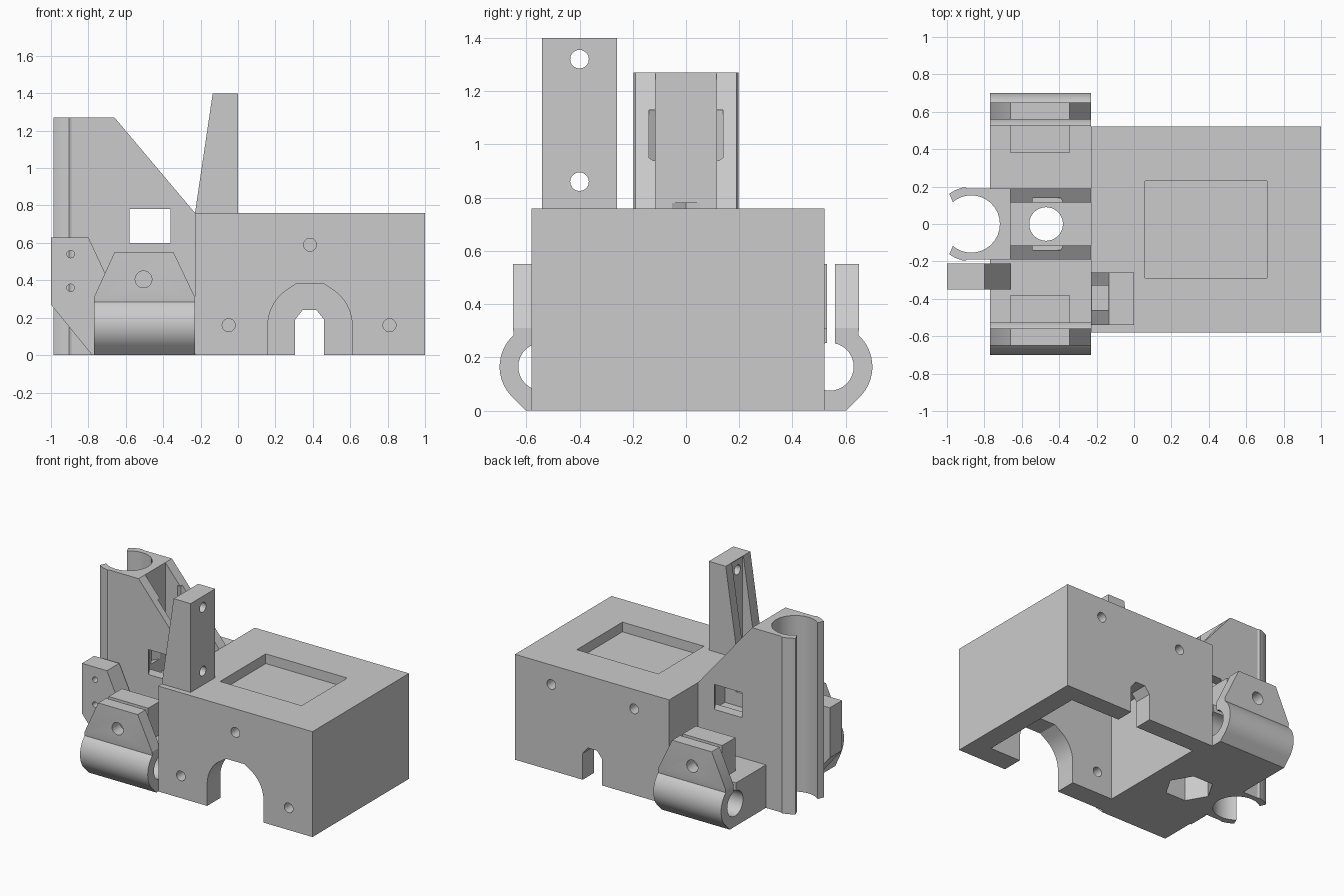
import bpy, bmesh
from math import cos, sin, radians

if "Cube" in bpy.data.objects:
    bpy.data.objects.remove(bpy.data.objects["Cube"], do_unlink=True)

grey = bpy.data.materials.new("plain_grey")
grey.use_nodes = True
COLOUR = (0.6, 0.6, 0.6, 1)
grey.diffuse_color = COLOUR
grey.node_tree.nodes["Principled BSDF"].inputs["Base Color"].default_value = COLOUR


def prism(name, pts, axis, lo, hi):
    """Extrude a 2D outline along an axis."""
    place = {"x": lambda u, v, w: (w, u, v),
             "y": lambda u, v, w: (u, w, v),
             "z": lambda u, v, w: (u, v, w)}[axis]
    bm = bmesh.new()
    a = [bm.verts.new(place(u, v, lo)) for u, v in pts]
    b = [bm.verts.new(place(u, v, hi)) for u, v in pts]
    bm.faces.new(a)
    bm.faces.new(b)
    n = len(pts)
    for i in range(n):
        j = (i + 1) % n
        bm.faces.new((a[i], a[j], b[j], b[i]))
    bmesh.ops.recalc_face_normals(bm, faces=bm.faces)
    mesh = bpy.data.meshes.new(name)
    bm.to_mesh(mesh)
    bm.free()
    mesh.materials.append(grey)
    ob = bpy.data.objects.new(name, mesh)
    bpy.context.collection.objects.link(ob)
    return ob


def rect(u0, u1, v0, v1):
    return [(u0, v0), (u1, v0), (u1, v1), (u0, v1)]


def arc(u, v, r, start=0, end=360, n=32):
    full = abs(end - start) == 360
    steps = n if full else n + 1
    angles = [radians(start + (end - start) * i / n) for i in range(steps)]
    return [(u + r * cos(t), v + r * sin(t)) for t in angles]


def cut(ob, pts, axis, lo, hi):
    """Subtract an extruded outline from a part."""
    tool = prism("cutter", pts, axis, lo, hi)
    tool.hide_render = True
    mod = ob.modifiers.new("cut", "BOOLEAN")
    mod.operation = "DIFFERENCE"
    mod.solver = "EXACT"
    mod.object = tool
    bpy.context.view_layer.objects.active = ob
    bpy.ops.object.modifier_apply(modifier=mod.name)
    bpy.data.objects.remove(tool, do_unlink=True)


def smooth(ob):
    bpy.ops.object.select_all(action="DESELECT")
    ob.select_set(True)
    bpy.context.view_layer.objects.active = ob
    bpy.ops.object.shade_smooth_by_angle(angle=radians(25))


# Motor housing, hollow and open below, with a shallow pocket on top
housing = prism("motor_housing", rect(-0.23, 1, -0.58, 0.52), "z", 0, 0.76)
cut(housing, rect(-0.17, 0.855, -0.43, 0.39), "z", -0.1, 0.65)
cut(housing, rect(0.06, 0.71, -0.29, 0.23), "z", 0.69, 0.9)
arch = ([(0.16, -0.1)] + arc(0.385, 0.16, 0.225, 180, 120, 8) + [(0.31, 0.38), (0.46, 0.38)]
        + arc(0.385, 0.16, 0.225, 60, 0, 8) + [(0.61, -0.1)])
cut(housing, arch, "y", -0.7, -0.4)
slot = [(0.305, -0.1), (0.305, 0.19), (0.345, 0.24), (0.42, 0.24), (0.46, 0.19), (0.46, -0.1)]
cut(housing, slot, "y", 0.3, 0.7)
for x, z in ((-0.05, 0.16), (0.81, 0.16), (0.385, 0.59)):
    cut(housing, arc(x, z, 0.035, n=20), "y", -0.7, -0.4)
for x in (0.05, 0.71):
    cut(housing, arc(x, 0.62, 0.035, n=20), "y", 0.3, 0.7)
smooth(housing)

# Nut tower with sloped side walls, a central channel and hexagonal seats
tower = prism("nut_tower", [(-0.77, 0), (-0.23, 0), (-0.23, 0.76), (-0.66, 1.27), (-0.77, 1.27)],
              "y", -0.19, 0.19)
NUT = -0.47
cut(tower, rect(-0.66, -0.2, -0.115, 0.115), "z", 0.5, 1.4)
cut(tower, arc(NUT, 0, 0.22, n=6), "z", 0.6, 0.78)
cut(tower, arc(NUT, 0, 0.16, n=6), "z", 0.94, 1.13)
cut(tower, arc(NUT, 0, 0.09), "z", -0.1, 0.7)
cut(tower, arc(NUT, 0, 0.16, n=6), "z", -0.1, 0.2)
cut(tower, arc(-0.87, 0, 0.153), "z", -0.1, 1.4)

# Snap clip: a pair of curved lips along the tower
for side, label in ((1, "back"), (-1, "front")):
    lip = ([(-0.765, 0.19), (-0.89, 0.19)] + arc(-0.87, 0, 0.2, 100, 126, 6)
           + arc(-0.87, 0, 0.153, 130, 49, 14) + [(-0.765, 0.11)])
    smooth(prism("clip_lip_" + label, [(x, side * y) for x, y in lip], "z", 0, 1.27))


def rod_clamp(name, s):
    """Split rod clamp on one side; s is the sign of y."""
    outline = ([(0.15, 0), (0.601, 0)] + arc(0.54, 0.165, 0.16, -45, 48, 16)
               + [(0.65, 0.31), (0.65, 0.55), (0.38, 0.55), (0.38, 0.31), (0.15, 0.31)])

    def flip(pts):
        return [(s * y, z) for y, z in pts]

    def span(a, b):
        return sorted((s * a, s * b))

    ob = prism(name, flip(outline), "x", -0.77, -0.23)
    cut(ob, flip(arc(0.54, 0.165, 0.09)), "x", -1, 0)
    cut(ob, flip(rect(0.53, 0.56, 0.2, 0.7)), "x", -1, 0)
    # Narrow inner jaw and tapered outer jaw
    for x0, x1 in ((-0.9, -0.66), (-0.345, -0.1)):
        cut(ob, rect(x0, x1, 0.31, 0.7), "y", *span(0.1, 0.545))
    for base, top, out in ((-0.77, -0.66, -0.9), (-0.23, -0.345, -0.1)):
        wedge = [(base, 0.31), (top, 0.55), (top, 0.7), (out, 0.7), (out, 0.31)]
        cut(ob, wedge, "y", *span(0.545, 0.8))
    cut(ob, arc(-0.505, 0.405, 0.045, n=20), "y", *span(0.3, 0.8))
    smooth(ob)


rod_clamp("front_rod_clamp", -1)
rod_clamp("back_rod_clamp", 1)

# Upright post with a slot in its sloping back and two cross holes
post = prism("upright_post", [(-0.23, 0.74), (-0.23, 0.76), (-0.135, 1.4), (0, 1.4), (0, 0.74)],
             "y", -0.54, -0.26)
cut(post, rect(-0.46, -0.33, 0.77, 1.395), "x", -0.4, -0.13)
for z in (0.86, 1.32):
    cut(post, arc(-0.4, z, 0.035, n=20), "x", -0.5, 0.2)
smooth(post)

# Switch bracket on the outer corner
bracket = prism("switch_bracket", [(-1, 0.27), (-0.78, 0), (-0.66, 0), (-0.66, 0.33),
                                   (-0.8, 0.63), (-1, 0.63)], "y", -0.35, -0.21)
for z in (0.36, 0.54):
    cut(bracket, arc(-0.895, z, 0.02, n=16), "y", -0.5, 0)
smooth(bracket)
smooth(tower)
